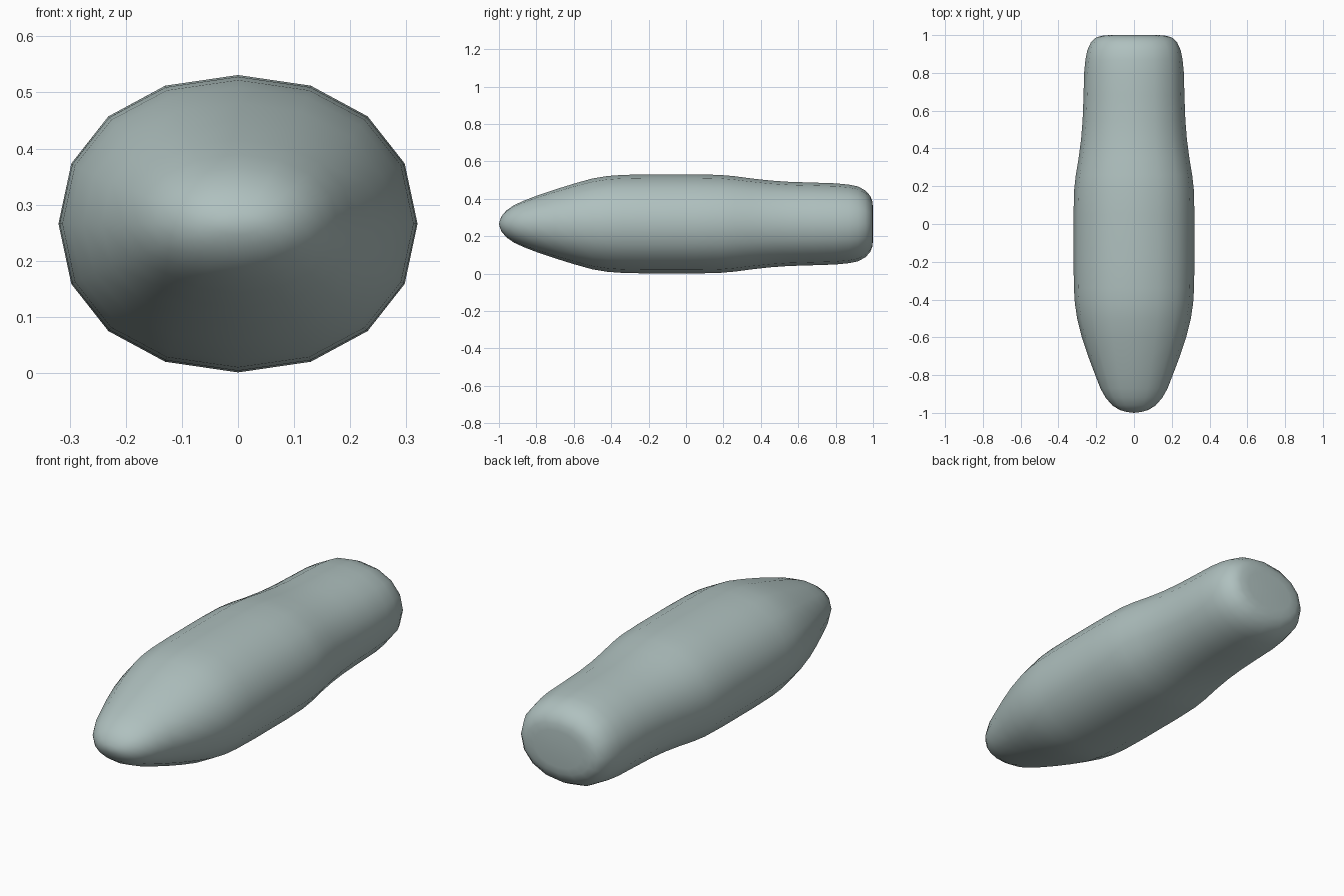
import bpy, bmesh
from math import sin, cos, tau

cube = bpy.data.objects.get("Cube")
if cube:
    bpy.data.objects.remove(cube, do_unlink=True)

# Body colour
mat = bpy.data.materials.new("pale grey green")
mat.use_nodes = True
colour = (0.43, 0.53, 0.52, 1)
mat.diffuse_color = colour
mat.node_tree.nodes["Principled BSDF"].inputs["Base Color"].default_value = colour

SIDES = 16
MID_Z = 0.266

# Rings from nose to tail: position along y, half width, half height
rings = [
    (-0.995, 0.04, 0.02), (-0.985, 0.075, 0.043), (-0.96, 0.115, 0.072),
    (-0.92, 0.15, 0.1), (-0.87, 0.178, 0.123), (-0.8, 0.205, 0.15),
    (-0.7, 0.243, 0.184), (-0.6, 0.276, 0.215), (-0.5, 0.301, 0.243),
    (-0.42, 0.313, 0.256), (-0.34, 0.318, 0.262), (-0.2, 0.32, 0.265),
    (0.05, 0.32, 0.265), (0.18, 0.317, 0.262), (0.26, 0.308, 0.255),
    (0.35, 0.293, 0.243), (0.45, 0.28, 0.232), (0.55, 0.272, 0.225),
    (0.68, 0.267, 0.221), (0.8, 0.264, 0.217), (0.87, 0.257, 0.21),
    (0.92, 0.247, 0.2), (0.96, 0.229, 0.178), (0.985, 0.205, 0.15),
    (0.996, 0.175, 0.122), (1.0, 0.13, 0.09),
]


def bulge(v):
    """Slightly fuller than an ellipse between its four extremes."""
    return (abs(v) ** 0.94) * (1 if v > 0 else -1)


# Loft the rings into one closed hull
bm = bmesh.new()
loops = []
for y, w, h in rings:
    loops.append([bm.verts.new((w * bulge(sin(tau * i / SIDES)), y,
                                MID_Z + h * bulge(cos(tau * i / SIDES))))
                  for i in range(SIDES)])
for a, b in zip(loops, loops[1:]):
    for i in range(SIDES):
        j = (i + 1) % SIDES
        bm.faces.new((a[i], a[j], b[j], b[i]))

# Close the rounded nose and flat tail with fans
for loop, y in ((loops[0], -1.0), (loops[-1], 1.0)):
    tip = bm.verts.new((0, y, MID_Z))
    for i in range(SIDES):
        bm.faces.new((loop[i], loop[(i + 1) % SIDES], tip))

bmesh.ops.recalc_face_normals(bm, faces=bm.faces)
for f in bm.faces:
    f.smooth = True
mesh = bpy.data.meshes.new("body")
bm.to_mesh(mesh)
bm.free()
mesh.materials.append(mat)
body = bpy.data.objects.new("body", mesh)
bpy.context.collection.objects.link(body)
